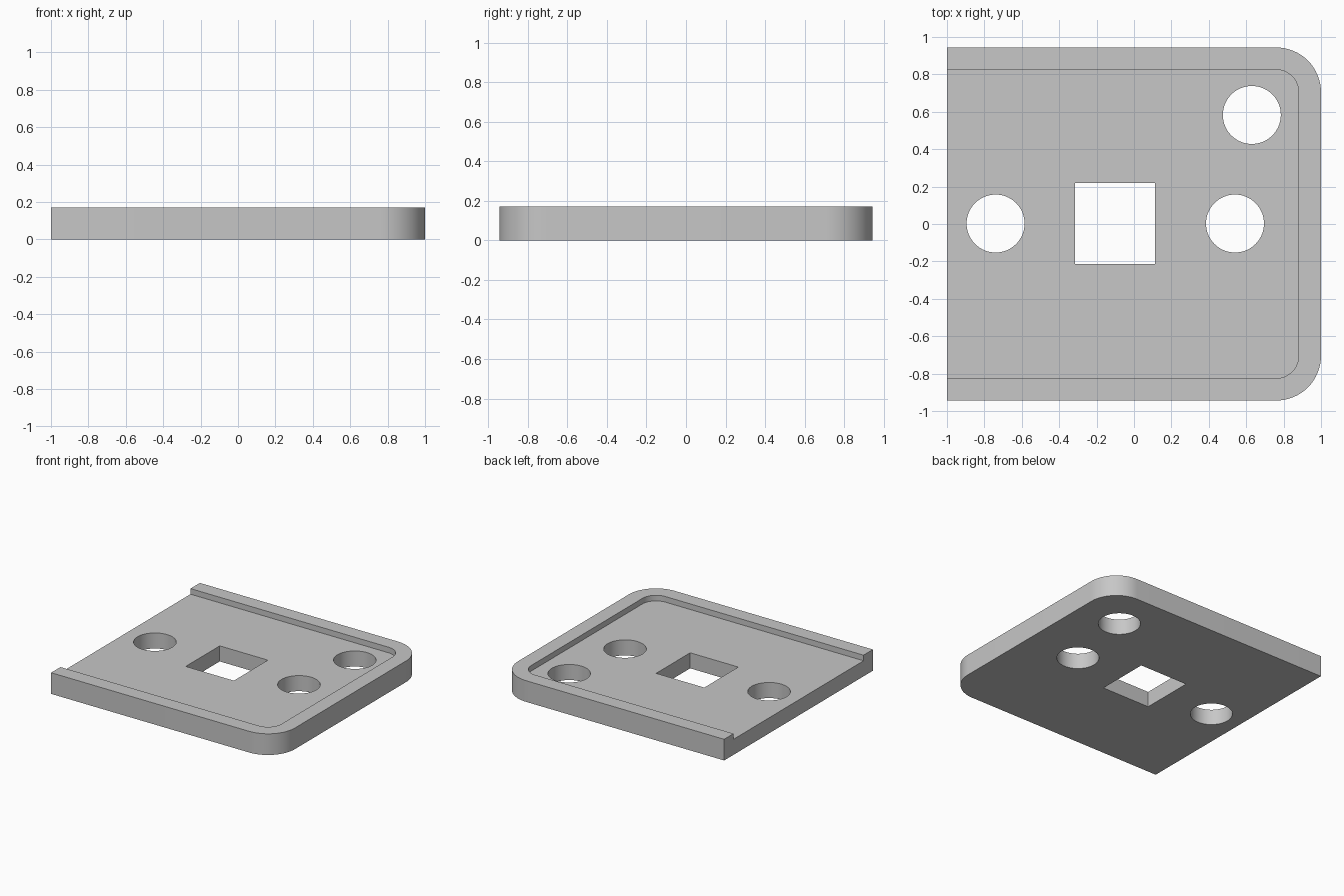
import bpy, bmesh, math

if "Cube" in bpy.data.objects:
    bpy.data.objects.remove(bpy.data.objects["Cube"])

HEIGHT = 0.17
FLOOR = 0.125     # top of the recessed area

grey = bpy.data.materials.new("plain grey")
grey.diffuse_color = (0.57, 0.57, 0.57, 1)
grey.use_nodes = True
grey.node_tree.nodes["Principled BSDF"].inputs["Base Color"].default_value = grey.diffuse_color


def prism(name, points, z0, z1):
    """Extrude a flat outline from z0 to z1."""
    bm = bmesh.new()
    face = bm.faces.new([bm.verts.new((x, y, z0)) for x, y in points])
    top = bmesh.ops.extrude_face_region(bm, geom=[face])["geom"]
    bmesh.ops.translate(bm, vec=(0, 0, z1 - z0),
                        verts=[v for v in top if isinstance(v, bmesh.types.BMVert)])
    bmesh.ops.recalc_face_normals(bm, faces=bm.faces)
    mesh = bpy.data.meshes.new(name)
    bm.to_mesh(mesh)
    bm.free()
    mesh.materials.append(grey)
    obj = bpy.data.objects.new(name, mesh)
    bpy.context.collection.objects.link(obj)
    return obj


def arc(cx, cy, r, a0, a1, n):
    return [(cx + r * math.cos(math.radians(a0 + (a1 - a0) * i / n)),
             cy + r * math.sin(math.radians(a0 + (a1 - a0) * i / n)))
            for i in range(n + 1)]


def tray_outline(left, right, half, r):
    """Square at the left end, rounded corners at the right end."""
    return ([(left, -half)] + arc(right - r, -half + r, r, -90, 0, 16)
            + arc(right - r, half - r, r, 0, 90, 16) + [(left, half)])


# Base plate with rounded right corners
plate = prism("base_plate", tray_outline(-1, 1, 0.944, 0.24), 0, HEIGHT)

# Recess open at the left end, leaving a raised rim on three sides
cutters = [prism("recess_cutter", tray_outline(-1.2, 0.88, 0.825, 0.12), FLOOR, 0.4)]

# Round through holes
for x, y in [(-0.74, 0.0025), (0.54, 0.0025), (0.63, 0.583)]:
    cutters.append(prism("hole_cutter", arc(x, y, 0.155, 0, 360, 64)[:-1], -0.2, 0.5))

# Square through hole
cutters.append(prism("square_cutter", [(-0.315, -0.214), (0.113, -0.214),
                                       (0.113, 0.218), (-0.315, 0.218)], -0.2, 0.5))

bpy.context.view_layer.objects.active = plate
for cutter in cutters:
    cutter.hide_render = True
    mod = plate.modifiers.new("cut", 'BOOLEAN')
    mod.operation = 'DIFFERENCE'
    mod.solver = 'EXACT'
    mod.object = cutter
    bpy.ops.object.modifier_apply(modifier=mod.name)
    bpy.data.objects.remove(cutter)

# Smooth curved walls, crisp edges
bpy.ops.object.select_all(action='DESELECT')
plate.select_set(True)
bpy.ops.object.shade_smooth_by_angle(angle=math.radians(30))
